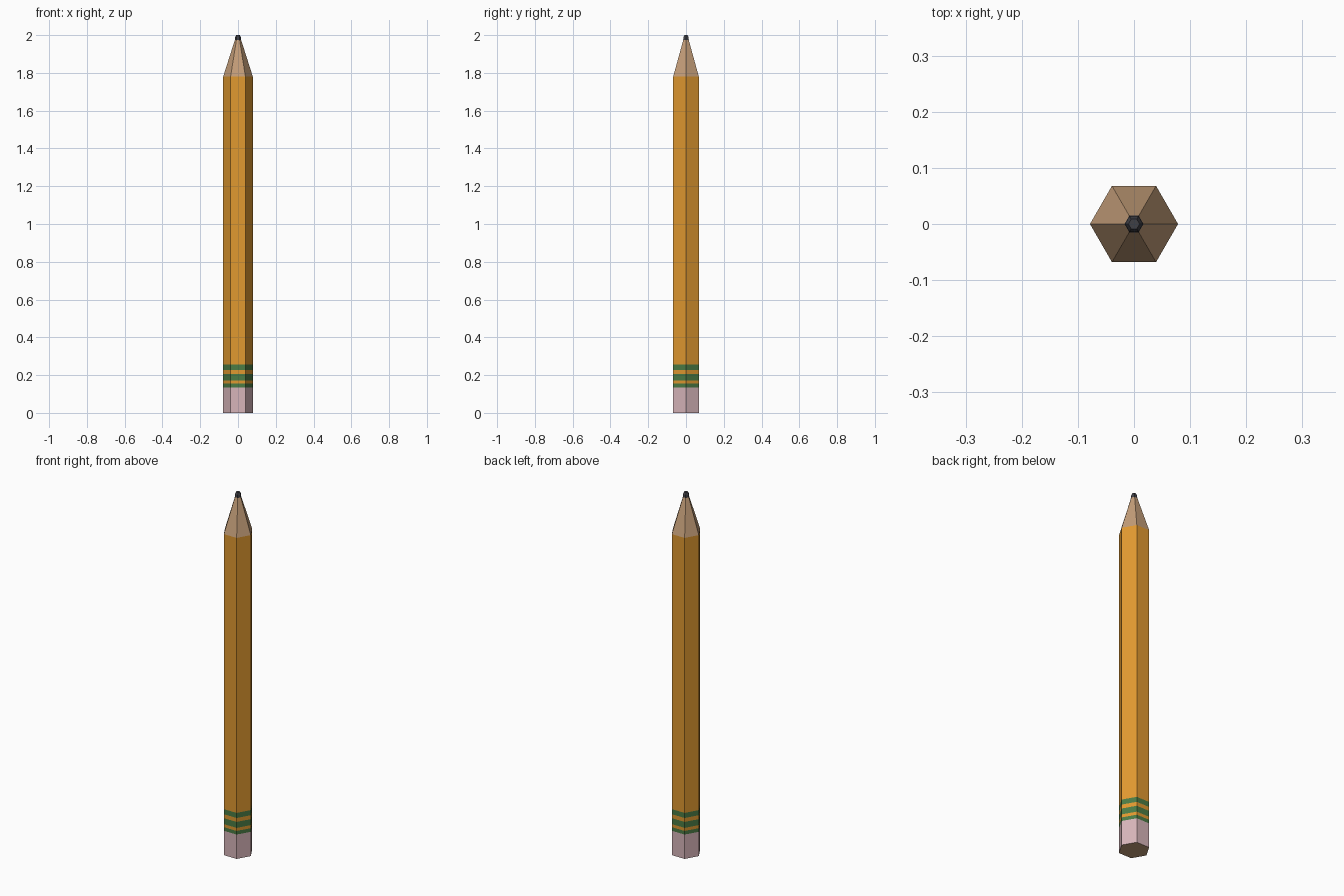
import bpy, bmesh
from math import cos, sin, pi

if "Cube" in bpy.data.objects:
    bpy.data.objects.remove(bpy.data.objects["Cube"])

R = 0.0785  # hexagon corner radius


def material(name, rgb):
    m = bpy.data.materials.new(name)
    m.diffuse_color = (*rgb, 1)
    m.use_nodes = True
    m.node_tree.nodes["Principled BSDF"].inputs["Base Color"].default_value = m.diffuse_color
    return m


orange = material("orange_paint", (0.75, 0.32, 0.03))
green = material("green_paint", (0.07, 0.20, 0.06))
pink = material("pink_rubber", (0.68, 0.46, 0.49))
wood = material("bare_wood", (0.55, 0.34, 0.19))
lead = material("graphite", (0.05, 0.05, 0.06))


def hex_loft(name, rings, mat, cap_top=False, cap_bottom=False, cap_mat=None):
    """Six-sided tube through (radius, z) rings, with optional end caps."""
    bm = bmesh.new()
    loops = [[bm.verts.new((r * cos(i * pi / 3), r * sin(i * pi / 3), z))
              for i in range(6)] for r, z in rings]
    for a, b in zip(loops, loops[1:]):
        for i in range(6):
            j = (i + 1) % 6
            bm.faces.new((a[i], a[j], b[j], b[i]))
    if cap_top:
        bm.faces.new(loops[-1])
    if cap_bottom:
        face = bm.faces.new(loops[0][::-1])
        face.material_index = 1 if cap_mat else 0
    me = bpy.data.meshes.new(name)
    bm.to_mesh(me)
    bm.free()
    me.materials.append(mat)
    if cap_mat:
        me.materials.append(cap_mat)
    ob = bpy.data.objects.new(name, me)
    bpy.context.collection.objects.link(ob)


# Eraser end with its brown underside
hex_loft("eraser", [(R, 0), (R, 0.135)], pink, cap_bottom=True, cap_mat=wood)

# Alternating green and orange bands
edges = [0.135, 0.155, 0.172, 0.205, 0.227, 0.255]
for i, (lo, hi) in enumerate(zip(edges, edges[1:])):
    hex_loft(f"band_{i + 1}", [(R, lo), (R, hi)], orange if i % 2 else green)

# Painted shaft
hex_loft("shaft", [(R, 0.255), (R, 1.78)], orange)

# Sharpened wood cone and blunt graphite point
hex_loft("wood_cone", [(R, 1.78), (0.017, 1.973)], wood)
hex_loft("graphite_tip", [(0.017, 1.973), (0.016, 1.988), (0.010, 2.0)], lead, cap_top=True)
